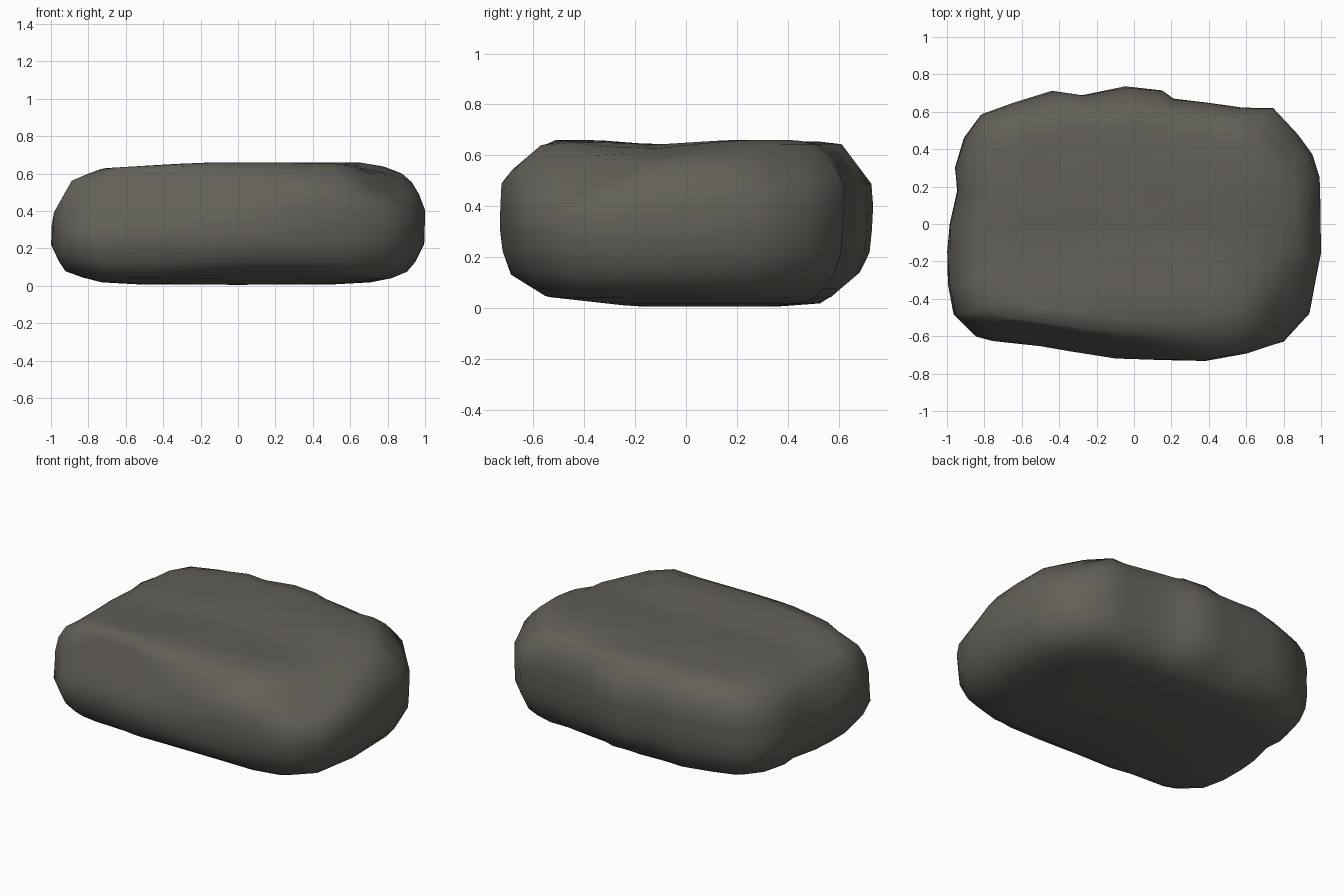
import bpy
import bmesh
from math import exp
from mathutils import Vector, noise

cube = bpy.data.objects.get("Cube")
if cube:
    bpy.data.objects.remove(cube)

# Rock colour
stone = bpy.data.materials.new("dark_stone")
stone.use_nodes = True
colour = (0.125, 0.116, 0.1, 1)
stone.diffuse_color = colour
shader = stone.node_tree.nodes["Principled BSDF"]
shader.inputs["Base Color"].default_value = colour
shader.inputs["Roughness"].default_value = 0.9

# Widest outline, anticlockwise from the left side
outline = [(.995, -.15), (.995, .05), (.99, .25), (.95, .37), (.88, .48), (.74, .62),
           (.58, .62), (.38, .65), (.21, .67), (.15, .715), (-.05, .735), (-.28, .69),
           (-.44, .71), (-.65, .645), (-.82, .59), (-.91, .47), (-.955, .3), (-.945, .18),
           (-.985, 0), (-1, -.15), (-1, -.33), (-.96, -.49), (-.84, -.61),
           (-.76, -.64), (-.5, -.655), (-.35, -.69), (-.1, -.72), (.15, -.73),
           (.38, -.73), (.6, -.69), (.8, -.63), (.94, -.48), (.97, -.3)]

# Side profile: height, width scale, depth scale
levels = [(.006, .25, .25), (.006, .5, .5), (.018, .72, .72), (.04, .83, .81),
          (.075, .915, .88), (.13, .96, .94), (.22, 1, .985), (.31, 1, 1), (.4, 1, 1),
          (.49, .975, .995), (.56, .935, .955), (.61, .88, .91), (.642, .79, .83),
          (.655, .66, .7), (.657, .46, .48), (.655, .23, .24)]

# Broken facets: outward direction (x, y, z) and distance from the origin
facets = [((-.87, 0, .49), 1.05), ((-.36, 0, .93), .847),
          ((.85, 0, .53), 1.083), ((.31, 0, .95), .849),
          ((0, -.65, .76), .857), ((0, .8, .6), .876),
          ((0, -.53, -.85), .253), ((0, -.11, -.99), .017),
          ((0, .65, -.76), .338), ((-.9, 0, -.44), .803),
          ((-.34, 0, -.94), .241), ((.6, 0, -.8), .484),
          # Leaning front wall, broken left corners, sloping top
          ((-.15, -.92, .36), .788), ((.6, -.35, .72), .995),
          ((.6, .4, .69), 1.03), ((.4, .5, -.77), .475),
          ((.2, -.05, .98), .768), ((-.06, 0, 1), .67)]


def weathered(x, y, z):
    """Roughen a point, then press it back onto any facet it sticks out of."""
    p = Vector((x, y, z))
    lump = noise.noise(p * 2.6 + Vector((4, 1, 7)))
    chip = noise.noise(p * 5.3 + Vector((2, 9, 3)))
    p.xy *= 1 + min(.01 * lump + .014 * chip, .003)
    p.z += (.008 * lump + .008 * chip) * min(1, z / .3)
    for direction, distance in facets:
        normal = Vector(direction).normalized()
        p -= normal * max(0, p.dot(normal) - distance)
    # Shallow trough across the top
    if z > .6:
        p.z -= .016 * exp(-((p.y + .12) / .17) ** 2)
    p.z = min(max(p.z, .003), .66)
    return p


# Loft the boulder ring by ring
bm = bmesh.new()
rings = []
for z, sx, sy in levels:
    shift = .03 * (z - .3)
    rings.append([bm.verts.new(weathered(x * sx + shift, y * sy, z)) for x, y in outline])
count = len(outline)
for low, high in zip(rings, rings[1:]):
    for i in range(count):
        j = (i + 1) % count
        bm.faces.new((low[i], low[j], high[j], high[i]))
for ring, z in ((rings[0], .005), (rings[-1], .655)):
    centre = bm.verts.new(weathered(0, 0, z))
    for i in range(count):
        bm.faces.new((ring[i], ring[(i + 1) % count], centre))
bmesh.ops.recalc_face_normals(bm, faces=bm.faces)
mesh = bpy.data.meshes.new("boulder")
bm.to_mesh(mesh)
bm.free()
mesh.materials.append(stone)
boulder = bpy.data.objects.new("boulder", mesh)
bpy.context.collection.objects.link(boulder)

# Smooth shading over the coarse facets
bpy.context.view_layer.objects.active = boulder
boulder.select_set(True)
bpy.ops.object.shade_smooth()
